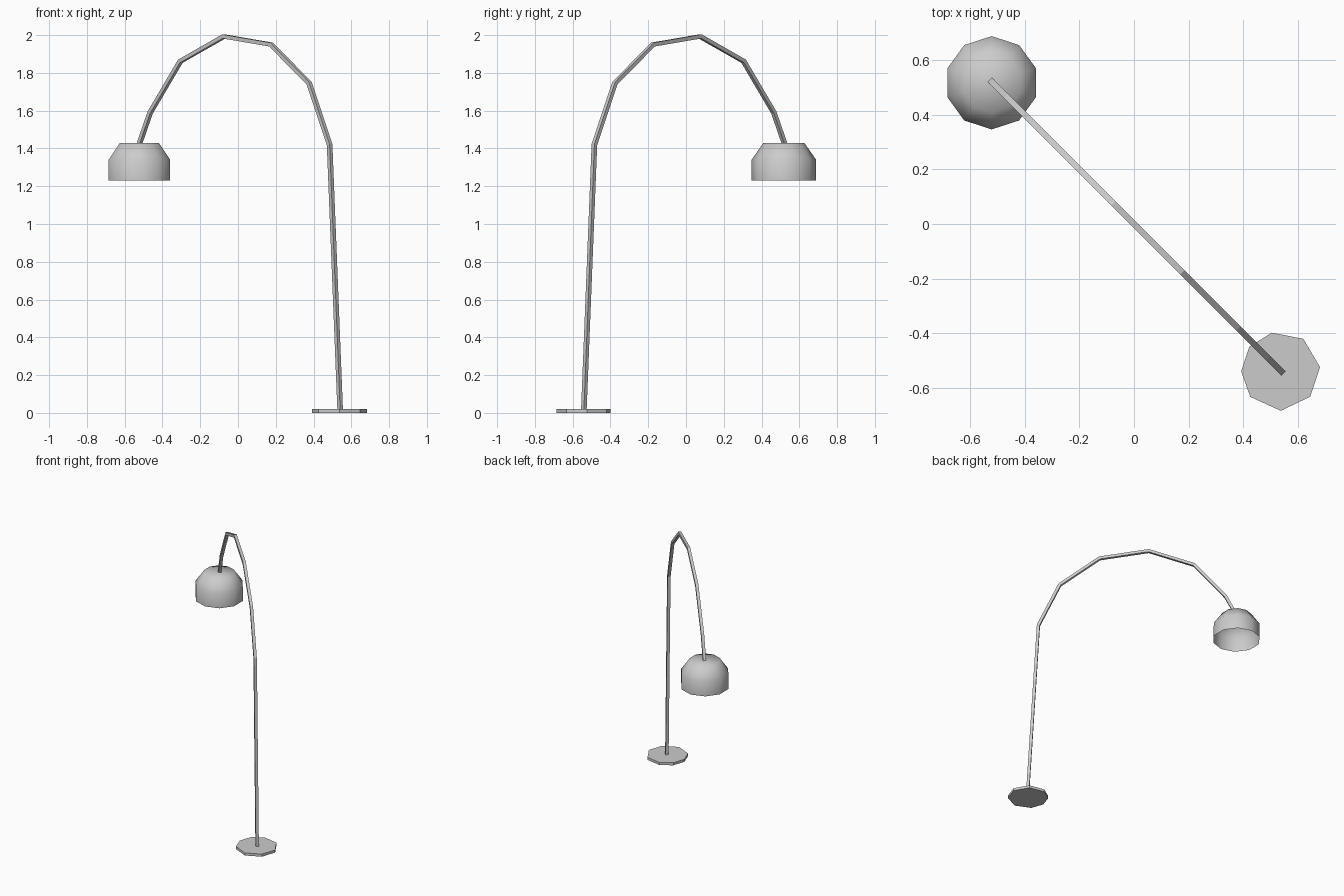
import bpy, bmesh, math
from mathutils import Vector

if "Cube" in bpy.data.objects:
    bpy.data.objects.remove(bpy.data.objects["Cube"])


def make_object(name, bm, smooth=False):
    bmesh.ops.recalc_face_normals(bm, faces=bm.faces)
    for f in bm.faces:
        f.smooth = smooth
    mesh = bpy.data.meshes.new(name)
    bm.to_mesh(mesh)
    bm.free()
    obj = bpy.data.objects.new(name, mesh)
    bpy.context.collection.objects.link(obj)
    return obj


def bridge(bm, a, b):
    n = len(a)
    for i in range(n):
        bm.faces.new((a[i], a[(i + 1) % n], b[(i + 1) % n], b[i]))


# Base: thin, slightly irregular eight-sided plate
bm = bmesh.new()
outline = [(103, .145), (55, .145), (6, .145), (-41, .143),
           (-90, .145), (-140, .146), (-180, .145), (142, .146)]
rings = [[bm.verts.new((.538 + r * math.cos(math.radians(a)),
                        -.54 + r * math.sin(math.radians(a)), z))
          for a, r in outline] for z in (0, .02)]
bridge(bm, *rings)
for ring in rings:
    bm.faces.new(ring)
make_object("base_plate", bm)

# Arched pole: square section swept along a path in the diagonal plane y = -x
path = [(.541, .01), (.485, 1.42), (.377, 1.745), (.175, 1.95),
        (-.075, 1.993), (-.305, 1.862), (-.465, 1.59), (-.522, 1.425)]
pts = [Vector((x, -x, z)) for x, z in path]
side = Vector((1, 1, 0)).normalized()
half = .0105
bm = bmesh.new()
rings = []
for i, p in enumerate(pts):
    d_in = (p - pts[max(i - 1, 0)]).normalized()
    d_out = (pts[min(i + 1, len(pts) - 1)] - p).normalized()
    tangent = (d_in + d_out).normalized()
    up = side.cross(tangent) * (half / max(tangent.dot(d_in), tangent.dot(d_out)))
    rings.append([bm.verts.new(p + side * half * s + up * t)
                  for s, t in ((-1, -1), (1, -1), (1, 1), (-1, 1))])
for a, b in zip(rings, rings[1:]):
    bridge(bm, a, b)
bm.faces.new(rings[0])
bm.faces.new(rings[-1])
make_object("arched_pole", bm)

# Lamp shade: ten-sided dome, open underneath
bm = bmesh.new()
rings = [[bm.verts.new((-.522 + r * math.sin(math.tau * k / 10),
                        .518 + r * math.cos(math.tau * k / 10), z))
          for k in range(10)]
         for r, z in ((.171, 1.23), (.171, 1.34), (.108, 1.43))]
for a, b in zip(rings, rings[1:]):
    bridge(bm, a, b)
cap = bm.faces.new(rings[-1])
bmesh.ops.recalc_face_normals(bm, faces=bm.faces)
if cap.normal.z < 0:
    bmesh.ops.reverse_faces(bm, faces=bm.faces)
make_object("lamp_shade", bm, smooth=True)
